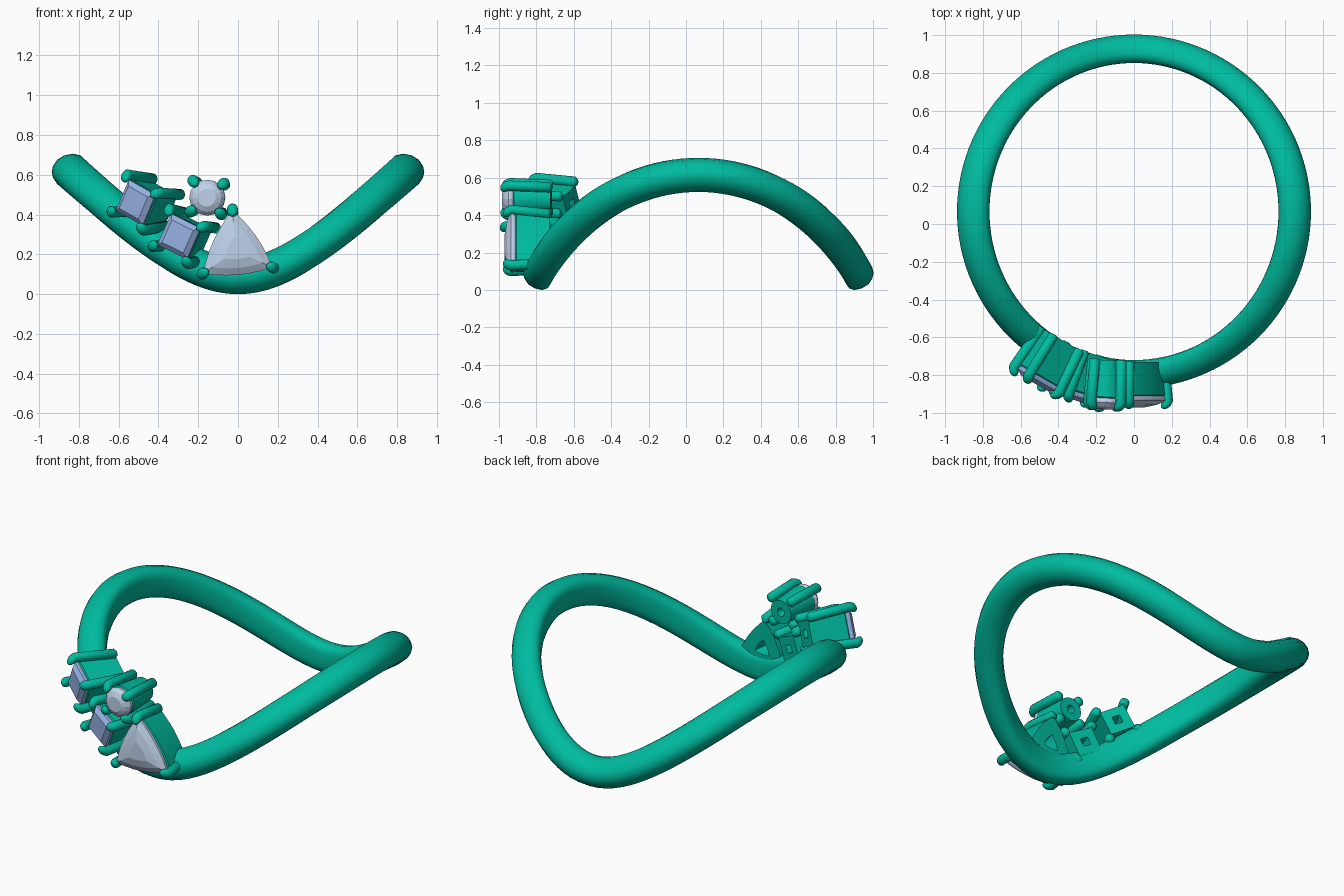
import bpy, bmesh
from math import sin, cos, pi, radians, sqrt
from mathutils import Vector, Matrix

if "Cube" in bpy.data.objects:
    bpy.data.objects.remove(bpy.data.objects["Cube"])


def material(name, col):
    m = bpy.data.materials.new(name)
    m.diffuse_color = (*col, 1)
    m.use_nodes = True
    m.node_tree.nodes["Principled BSDF"].inputs["Base Color"].default_value = m.diffuse_color
    return m


METAL = material("green_metal", (0.0, 0.50, 0.35))
PALE = material("pale_gem", (0.52, 0.64, 0.82))
BLUE = material("blue_gem", (0.30, 0.44, 0.76))


def loft(name, rings, mat, smooth=None, closed=False, matrix=None):
    """Skin a list of equal-length point loops; cap the ends unless closed."""
    bm = bmesh.new()
    loops = [[bm.verts.new(p) for p in r] for r in rings]
    n = len(loops[0])
    pairs = list(zip(loops, loops[1:]))
    if closed:
        pairs.append((loops[-1], loops[0]))
    for a, b in pairs:
        for i in range(n):
            j = (i + 1) % n
            bm.faces.new((a[i], a[j], b[j], b[i]))
    if not closed:
        bm.faces.new(loops[0])
        bm.faces.new(loops[-1])
    bmesh.ops.recalc_face_normals(bm, faces=bm.faces)
    me = bpy.data.meshes.new(name)
    bm.to_mesh(me)
    bm.free()
    me.materials.append(mat)
    ob = bpy.data.objects.new(name, me)
    bpy.context.collection.objects.link(ob)
    if matrix:
        ob.matrix_world = matrix
    if smooth:
        bpy.ops.object.select_all(action='DESELECT')
        ob.select_set(True)
        bpy.context.view_layer.objects.active = ob
        bpy.ops.object.shade_smooth_by_angle(angle=radians(smooth))
    return ob


# Saddle-shaped band: a ring bent over a circular arc, D section flat on the
# finger side and a little thinner at the front and back
half = [(-.085, 0), (-.084, .035), (-.077, .062), (-.058, .082), (-.02, .091),
        (.025, .082), (.06, .06), (.08, .03), (.087, 0)]
section = half + [(r, -h) for r, h in half[-2:0:-1]]
R, CY, N, BEND = 0.85, 0.066, 120, 0.951
rings = []
for k in range(N):
    t = 2 * pi * k / N
    out = Vector((cos(t), sin(t), 0))
    drop = sqrt(BEND ** 2 - (R * sin(t)) ** 2)
    centre = out * R + Vector((0, CY, 0.615 - BEND + drop))
    slope = -R * R * sin(t) * cos(t) / drop
    tangent = Vector((-R * sin(t), R * cos(t), slope)).normalized()
    up = out.cross(tangent)
    thin = 1 - 0.25 * sin(t) ** 2
    rings.append([centre + out * (r * thin if r < 0 else r) + up * h
                  for r, h in section])
loft("band", rings, METAL, smooth=40, closed=True)


def scaled(outline, s, w):
    return [(x * s, y * s, w) for x, y in outline]


def prong(name, corner, f_front, f_back, depth, matrix, rad=0.028):
    """Round claw wire with a domed tip leaning over the stone."""
    c = Vector((*corner, 0))
    lean = -c.normalized()
    steps = [(-depth, .6), (-depth + .012, 1), (0.0, 1), (.018, 1),
             (.032, .85), (.041, .5), (.044, .15)]
    rr = []
    for w, s in steps:
        f = f_front + (f_back - f_front) * max(0, -w) / depth
        mid = c * f + lean * max(0, w) * 0.45 + Vector((0, 0, w))
        rr.append([mid + Vector((cos(a), sin(a), 0)) * rad * s
                   for a in [2 * pi * i / 14 for i in range(14)]])
    loft(name, rr, METAL, smooth=50, matrix=matrix)


def setting(name, outline, corners, pos, yaw, depth, crown, gem, f_front,
            f_back=0.95, taper=0.86, smooth=30):
    """Cup with a pit in its back, faceted stone, and claws."""
    a = radians(yaw)
    m = Matrix(((cos(a), 0, -sin(a), pos[0]),
                (-sin(a), 0, -cos(a), pos[1]),
                (0, 1, 0, pos[2]),
                (0, 0, 0, 1)))
    cup = [(.12, -depth + .10), (.28, -depth + .005), (taper, -depth + .005),
           (1.0, -.03), (.92, -.022)]
    loft(name + "_cup", [scaled(outline, s, w) for s, w in cup],
         METAL, smooth=smooth, matrix=m)
    loft(name + "_stone", [scaled(outline, s, w) for s, w in crown],
         gem, matrix=m)
    for i, c in enumerate(corners):
        prong(f"{name}_prong_{i + 1}", c, f_front, f_back, depth, m)


def polar(r, deg):
    return (r * cos(radians(deg)), r * sin(radians(deg)))


# Two square stones stepping down the left shoulder
step = [(.9, -.03), (1.0, -.012), (1.0, 0), (.72, .022)]
for name, pos, yaw, spin, depth in (
        ("upper_square", (-.515, -.825, .46), 30, -26, .255),
        ("lower_square", (-.297, -.915, .29), 18, -25, .245)):
    sq = [polar(.122, 45 + spin + 90 * i) for i in range(4)]
    setting(name, sq, sq, pos, yaw, depth, step, BLUE, 1.2, 1.02)

# Small round stone
circle = [polar(.09, 22.5 * i) for i in range(16)]
setting("round", circle, [polar(.09, 40 + 90 * i) for i in range(4)],
        (-.155, -.945, .485), 3, .23,
        [(.9, -.03), (1.0, -.01), (1.0, 0), (.8, .022), (.5, .036)], PALE, 1.25,
        1.1, .8)

# Large trillion stone with bowed sides
tips = [Vector(polar(.202, 95 + 120 * i)) for i in range(3)]
trillion = []
for i in range(3):
    p, q = tips[i], tips[(i + 1) % 3]
    ctrl = (p + q) / 2 * 1.45
    for k in range(6):
        t = k / 6
        trillion.append(tuple(p * (1 - t) ** 2 + ctrl * 2 * t * (1 - t) + q * t * t))
setting("trillion", trillion, [tuple(t) for t in tips], (-.01, -.935, .22), 0, .21,
        [(.92, -.03), (1.0, -.012), (1.0, 0), (.72, .022), (.35, .036)],
        PALE, 1.03, .92, .9)
